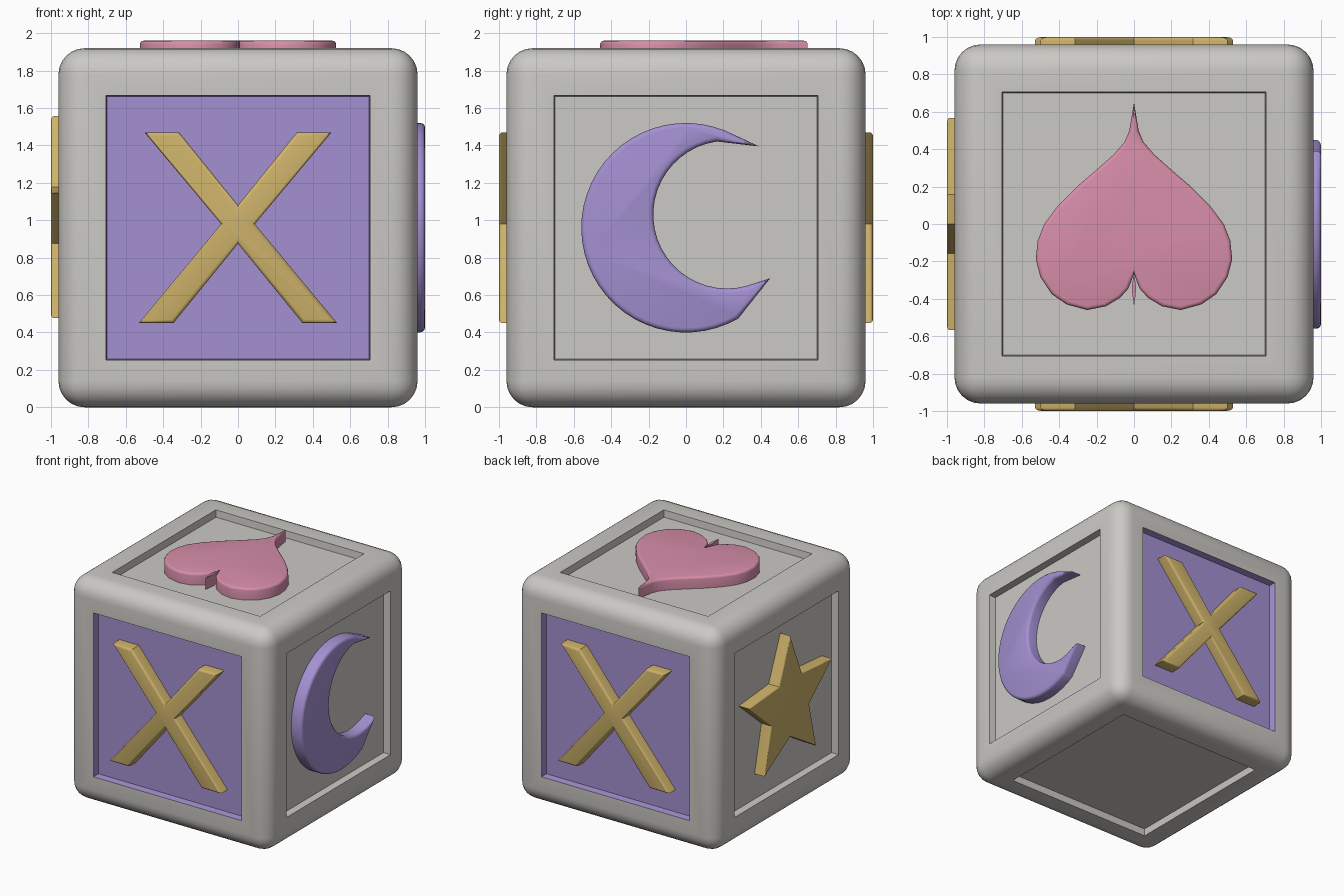
import bpy, bmesh, math
from mathutils import Vector, Matrix

if "Cube" in bpy.data.objects:
    bpy.data.objects.remove(bpy.data.objects["Cube"])

HALF, DEPTH, TOP = 0.96, 0.06, 1.0   # block half size, recess depth, relief height
CENTRE = Vector((0, 0, HALF))


def material(name, rgb):
    m = bpy.data.materials.new(name)
    m.diffuse_color = (*rgb, 1)
    m.use_nodes = True
    m.node_tree.nodes["Principled BSDF"].inputs["Base Color"].default_value = m.diffuse_color
    return m


grey = material("warm_grey", (0.60, 0.585, 0.555))
purple = material("purple", (0.37, 0.28, 0.64))
gold = material("gold", (0.62, 0.45, 0.145))
pink = material("pink", (0.68, 0.27, 0.40))


def add_object(name, bm, mats, angle=30):
    bmesh.ops.recalc_face_normals(bm, faces=bm.faces)
    me = bpy.data.meshes.new(name)
    bm.to_mesh(me)
    bm.free()
    for m in mats:
        me.materials.append(m)
    ob = bpy.data.objects.new(name, me)
    bpy.context.collection.objects.link(ob)
    ob.location = CENTRE
    bpy.ops.object.select_all(action='DESELECT')
    ob.select_set(True)
    bpy.context.view_layer.objects.active = ob
    bpy.ops.object.shade_smooth_by_angle(angle=math.radians(angle))
    return ob


def inset_outline(pts, d):
    """Move a counter-clockwise outline inwards with limited mitres."""
    out = []
    for i, p in enumerate(pts):
        a = (p - pts[i - 1]).normalized()
        b = (pts[(i + 1) % len(pts)] - p).normalized()
        n = Vector((-a.y, a.x)) + Vector((-b.y, b.x))
        out.append(p + n * d / max(n.length_squared / 2, 0.35))
    return out


def relief(name, outline, u, v, mat, bevel):
    """Raised shape with a rounded rim, lying in the u, v plane of one side."""
    u, v = Vector(u), Vector(v)
    n = u.cross(v)
    pts = [Vector(p) for p in outline]
    rings = [(0, HALF - DEPTH)]
    if bevel:
        rings += [(bevel * (1 - math.cos(t)), TOP - bevel * (1 - math.sin(t)))
                  for t in (0, math.pi / 6, math.pi / 3, math.pi / 2)]
    else:
        rings.append((0, TOP))
    bm = bmesh.new()
    loops = [[bm.verts.new(u * p.x + v * p.y + n * w) for p in inset_outline(pts, d)]
             for d, w in rings]
    k = len(pts)
    for lo, hi in zip(loops, loops[1:]):
        for i in range(k):
            j = (i + 1) % k
            bm.faces.new((lo[i], lo[j], hi[j], hi[i]))
    bm.faces.new(loops[-1])
    bm.faces.new(loops[0][::-1])
    return add_object(name, bm, [mat], 35)


def arc(cx, cy, r, a0, a1, n):
    return [(cx + r * math.cos(math.radians(a0 + (a1 - a0) * i / n)),
             cy + r * math.sin(math.radians(a0 + (a1 - a0) * i / n))) for i in range(n + 1)]


# Block: rounded cube with a square recess on every side
bm = bmesh.new()
bmesh.ops.create_cube(bm, size=2 * HALF)
bmesh.ops.bevel(bm, geom=bm.edges[:], offset=0.14, segments=6, profile=0.5, affect='EDGES')
sides = sorted(bm.faces, key=lambda f: -f.calc_area())[:6]
bmesh.ops.inset_individual(bm, faces=sides, thickness=0.16, depth=0)
walls = bmesh.ops.inset_individual(bm, faces=sides, thickness=0.008, depth=-DEPTH)["faces"]
# Front and back recesses are purple, floor and walls
for f in set(sides) | set(walls):
    c = f.calc_center_median()
    if abs(c.y) > max(abs(c.x), abs(c.z)) and abs(c.y) > 0.85:
        f.material_index = 1
add_object("block", bm, [grey, purple])

# Crosses on front and back
cross = [(-0.53, -0.51), (-0.345, -0.51), (0, -0.085), (0.345, -0.51), (0.53, -0.51),
         (0.09, 0.02), (0.50, 0.51), (0.315, 0.51), (0, 0.12), (-0.315, 0.51),
         (-0.50, 0.51), (-0.09, 0.02)]
for name, side in (("front_cross", 1), ("back_cross", -1)):
    relief(name, cross, (side, 0, 0), (0, 0, 1), gold, 0.02)

# Crescent moon on the right side
moon = (arc(0, 0, 0.56, 62, 300, 36) + [(0.45, -0.27)]
        + arc(0.22, 0.07, 0.395, 285, 98, 24) + [(0.39, 0.435)])
relief("crescent_moon", moon, (0, 1, 0), (0, 0, 1), purple, 0.025)

# Five-pointed star on the left side
star = [(r * math.cos(a), r * math.sin(a)) for i in range(10)
        for r, a in [((0.597, 0.27)[i % 2], math.pi / 2 + i * math.pi / 5)]]
relief("star", star, (0, -1, 0), (0, 0, 1), gold, 0.014)

# Heart on the top, mirrored from its right half, with a thin sliver in the notch
half = [(0.012, -0.30), (0.03, -0.345), (0.075, -0.395), (0.15, -0.44), (0.25, -0.46),
        (0.36, -0.43), (0.44, -0.375), (0.50, -0.285), (0.525, -0.19), (0.515, -0.09),
        (0.48, 0.0), (0.405, 0.10), (0.305, 0.20), (0.20, 0.29), (0.105, 0.375),
        (0.05, 0.44), (0.025, 0.50)]
heart = [(0, -0.26)] + half + [(0, 0.65)] + [(-x, y) for x, y in reversed(half)]
relief("heart", heart, (1, 0, 0), (0, 1, 0), pink, 0.02)
relief("heart_notch", [(0, -0.44), (0.012, -0.35), (0, -0.25), (-0.012, -0.35)],
       (1, 0, 0), (0, 1, 0), pink, 0)
